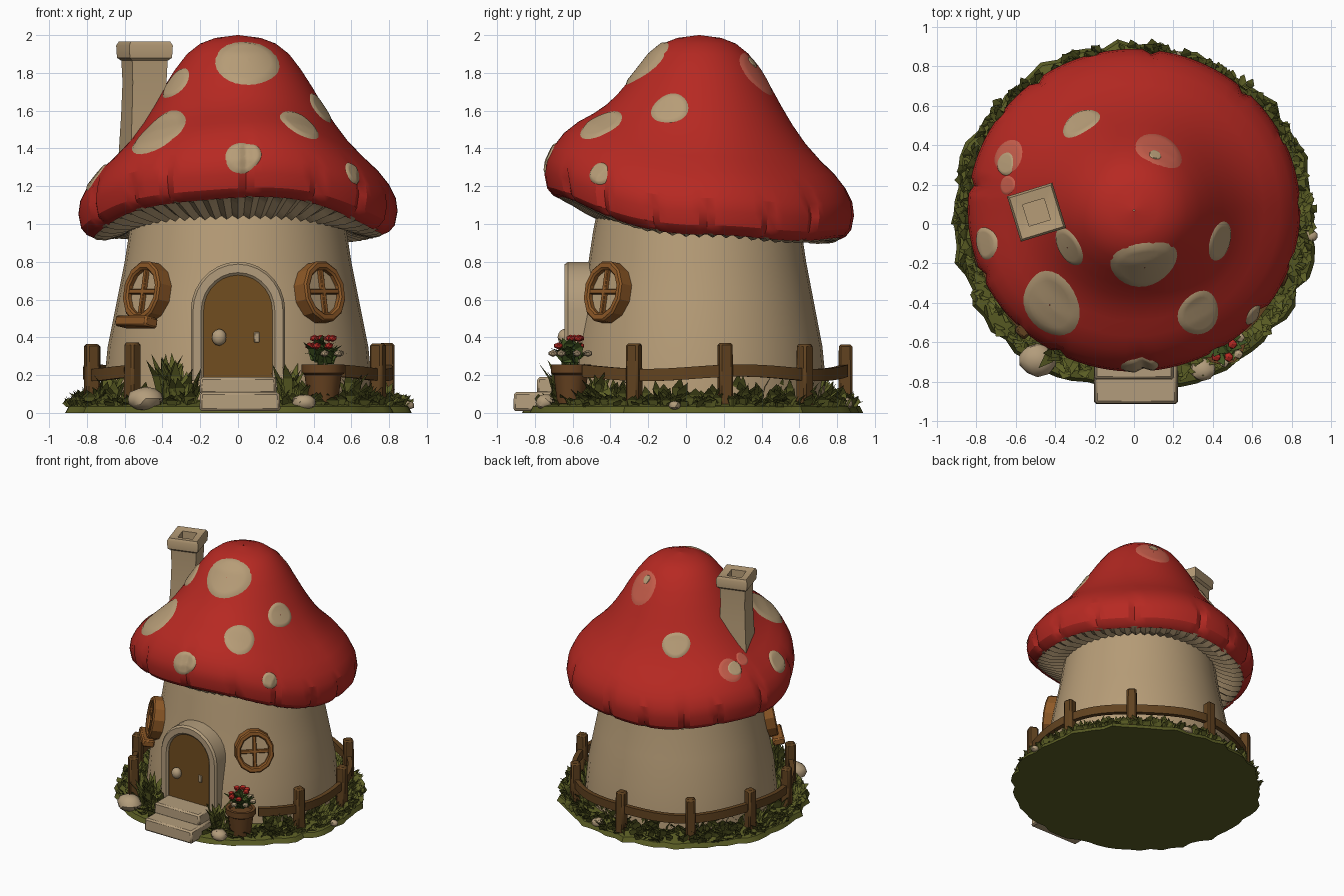
import bpy, bmesh, math, random
from math import sin, cos, pi, radians
from mathutils import Vector, Matrix
from mathutils.bvhtree import BVHTree

if "Cube" in bpy.data.objects:
    bpy.data.objects.remove(bpy.data.objects["Cube"])

random.seed(4)
R = random.uniform

def material(name, rgb):
    m = bpy.data.materials.new(name)
    m.diffuse_color = (*rgb, 1)
    m.use_nodes = True
    m.node_tree.nodes["Principled BSDF"].inputs["Base Color"].default_value = m.diffuse_color
    return m

RED = material("cap red", (0.47, 0.022, 0.016))
PINK = material("faded red", (0.56, 0.11, 0.07))
TAN = material("plaster tan", (0.47, 0.335, 0.185))
STONE = material("stone", (0.45, 0.335, 0.20))
GRASS = material("grass green", (0.105, 0.112, 0.018))
LEAF = material("leaf green", (0.055, 0.095, 0.016))
DOOR = material("door brown", (0.165, 0.075, 0.014))
WOOD = material("window wood", (0.27, 0.1, 0.02))
FENCE = material("fence brown", (0.12, 0.055, 0.014))
POT = material("pot brown", (0.135, 0.055, 0.015))

def make(name, verts, faces, mat, closed=True, angle=35):
    me = bpy.data.meshes.new(name)
    me.from_pydata([tuple(v) for v in verts], [], faces)
    if closed:
        bm = bmesh.new()
        bm.from_mesh(me)
        bmesh.ops.recalc_face_normals(bm, faces=bm.faces)
        bm.to_mesh(me)
        bm.free()
    me.materials.append(mat)
    me.polygons.foreach_set("use_smooth", [angle > 0] * len(me.polygons))
    me.set_sharp_from_angle(angle=radians(angle))
    ob = bpy.data.objects.new(name, me)
    bpy.context.collection.objects.link(ob)
    return ob

def loft(name, rings, mat, caps=True, loop=False, angle=35):
    n, k = len(rings[0]), len(rings)
    verts = [v for r in rings for v in r]
    faces = []
    for i in range(k if loop else k - 1):
        a, b = i * n, (i + 1) % k * n
        faces += [(a + j, b + j, b + (j + 1) % n, a + (j + 1) % n) for j in range(n)]
    if caps and not loop:
        faces += [tuple(range(n)), tuple(range((k - 1) * n, k * n))]
    return make(name, verts, faces, mat, caps or loop, angle)

def lathe(name, profile, n, mat, c=(0, 0, 0), sy=1, rot=0, **kw):
    rings = [[(c[0] + r * cos(rot + 2 * pi * j / n), c[1] + sy * r * sin(rot + 2 * pi * j / n), c[2] + z)
              for j in range(n)] for r, z in profile]
    return loft(name, rings, mat, **kw)

def box(name, c, s, mat, M=None, rot=0, bevel=0.012, taper=1):
    M = M or Matrix.Translation(c) @ Matrix.Rotation(rot, 4, 'Z')
    rings = [[M @ Vector((x * s[0] / 2 * t, y * s[1] / 2 * t, z * s[2] / 2))
              for x, y in ((-1, -1), (1, -1), (1, 1), (-1, 1))] for z, t in ((-1, 1), (1, taper))]
    ob = loft(name, rings, mat)
    if bevel:
        b = ob.modifiers.new("bevel", 'BEVEL')
        b.width = bevel
    return ob

def blob(name, c, s, mat, sub=2, jitter=0.0, angle=35):
    bm = bmesh.new()
    bmesh.ops.create_icosphere(bm, subdivisions=sub, radius=1)
    verts = [Vector((v.co.x * s[0], v.co.y * s[1], v.co.z * s[2])) * (1 + R(-jitter, jitter)) + Vector(c) for v in bm.verts]
    faces = [tuple(v.index for v in f.verts) for f in bm.faces]
    bm.free()
    return make(name, verts, faces, mat, True, angle)

# Mushroom cap, raised at the front, with creases in the rim
N = 120
def smooth(t):
    t = min(1, max(0, t))
    return t * t * (3 - 2 * t)

def cap_point(r, z, a, w):
    s = sin(a)
    z += 0.21 * max(0, -s) ** 1.5 * w - 0.02 * max(0, s) * w
    return Vector((r * cos(a), 0.07 + 0.97 * r * s, z + 0.01 * w * sin(5 * a + 1)))

cap_profile = [(0.004, 2.0), (0.12, 1.985), (0.2, 1.955), (0.27, 1.9), (0.335, 1.815), (0.395, 1.72), (0.45, 1.625),
               (0.51, 1.53), (0.58, 1.435), (0.66, 1.35), (0.74, 1.275), (0.8, 1.2), (0.835, 1.13),
               (0.845, 1.06), (0.83, 0.985), (0.8, 0.95), (0.765, 0.935)]
creases = {int(k * N / 15 + R(0, 5)) % N: R(1.1, 1.22) for k in range(15)}
cap_rings = [[cap_point(r * (0.974 if creases.get(j, 0) > z else 1), z, 2 * pi * j / N, smooth((r - 0.3) / 0.43))
              for j in range(N)] for r, z in cap_profile]
cap = loft("mushroom_cap", cap_rings, RED, caps=False, angle=28)

# Pleated gills under the cap
gill_profile = [(0.775, 0.942), (0.75, 0.925), (0.70, 0.92), (0.62, 0.942), (0.55, 0.975), (0.45, 1.0)]
loft("gills", [[cap_point(r, z + (0.022 * (j % 2) if 0 < i < 5 else 0), 2 * pi * j / N, smooth((r - 0.46) / 0.3))
                for j in range(N)] for i, (r, z) in enumerate(gill_profile)], TAN, caps=False, angle=20)

# Spots laid on the cap
me = cap.data
tree = BVHTree.FromPolygons([v.co for v in me.vertices], [tuple(p.vertices) for p in me.polygons])
def spot(name, p, rad, mat, lift=0.007):
    p, n, _, _ = tree.find_nearest(Vector(p))
    u = n.orthogonal().normalized()
    v = n.cross(u)
    ph, rings = R(0, 6), []
    for k in range(8):
        ring = []
        for j in range(28):
            a = 2 * pi * j / 28
            rr = rad * max(0.01, k / 7) * (1 + 0.05 * sin(2 * a + ph) + 0.03 * sin(3 * a))
            q = p + (u * cos(a) + v * sin(a)) * rr
            h, m, _, _ = tree.ray_cast(q + n * 0.25, -n)
            if h is None:
                h, m, _, _ = tree.find_nearest(q)
            ring.append(h + n * (lift if k < 7 else 0))
        rings.append(ring)
    loft(name, rings, mat, caps=False, angle=60)

for i, (x, y, z, r) in enumerate([(0.05, -0.2, 1.85, 0.165), (-0.41, -0.4, 1.47, 0.172), (-0.34, -0.12, 1.75, 0.1),
                                  (0.3, -0.43, 1.47, 0.118), (0.45, -0.09, 1.62, 0.097), (0.01, -0.69, 1.34, 0.087),
                                  (0.58, -0.44, 1.25, 0.06), (-0.78, -0.1, 1.27, 0.085), (-0.28, 0.53, 1.5, 0.1),
                                  (-0.66, 0.31, 1.33, 0.06), (0.1, 0.33, 1.84, 0.035)]):
    spot(f"cap_spot_{i}", (x, y, z), r, TAN, 0.009)
spot("faded_spot_back", (0.13, 0.38, 1.8), 0.13, PINK, 0.005)
spot("faded_spot_left", (-0.65, 0.35, 1.33), 0.09, PINK, 0.005)
spot("faded_spot_small", (-0.66, 0.2, 1.37), 0.05, PINK, 0.005)

# Stem wall
lathe("stem_wall", [(0.55, 1.08), (0.575, 0.96), (0.6, 0.8), (0.64, 0.6), (0.69, 0.35), (0.71, 0.15), (0.72, 0.02)],
      32, TAN, (0, 0.06, 0), sy=0.96)

# Chimney with a hollow crown
tilt = radians(17 + 45)
lathe("chimney_shaft", [(0.14, 1.89), (0.132, 1.75), (0.14, 1.58), (0.16, 1.3)], 4, TAN, (-0.495, 0.06, 0), rot=tilt)
lathe("chimney_crown", [(0.08, 1.89), (0.08, 1.955), (0.155, 1.965), (0.17, 1.945), (0.165, 1.88), (0.14, 1.865)],
      4, TAN, (-0.495, 0.06, 0), rot=tilt)

# Arched door, frame, knob and keyhole
def arch(w, y, base=0.17, spring=0.54):
    return [Vector((-w, y, base))] + [Vector((-w * cos(pi * k / 14), y, spring + w * sin(pi * k / 14) * 1.04))
                                      for k in range(15)] + [Vector((w, y, base))]
loft("door", [arch(0.19, -0.625), arch(0.19, -0.45)], DOOR)
outline = [arch(0.25, -0.45), arch(0.25, -0.625), arch(0.238, -0.642), arch(0.195, -0.642), arch(0.182, -0.63), arch(0.182, -0.45)]
loft("door_frame", [list(sec) for sec in zip(*outline)], STONE)
blob("door_knob", (-0.1, -0.645, 0.4), (0.04, 0.035, 0.045), STONE)
box("keyhole_plate", (0.1, -0.626, 0.4), (0.03, 0.015, 0.055), STONE, bevel=0.004)

# Front steps
box("lower_step", (0.01, -0.76, 0.06), (0.43, 0.31, 0.1), STONE, bevel=0.012, taper=0.97)
box("upper_step", (0.0, -0.69, 0.145), (0.41, 0.2, 0.09), STONE, bevel=0.012, taper=0.97)

# Round windows with cross bars
def window(side, x, y):
    n = Vector((x, y - 0.06, 0.0)).normalized()
    n = (n + Vector((0, 0, 0.18))).normalized()
    right = Vector((0, 0, 1)).cross(n).normalized()
    M = Matrix.Translation((x, y, 0.64)) @ Matrix((right, n.cross(right), n)).transposed().to_4x4()
    sec = [(0.165, -0.06), (0.165, 0.02), (0.155, 0.03), (0.13, 0.03), (0.12, 0.02), (0.12, -0.06)]
    loft(side + "_window_frame", [[M @ Vector((r * 0.88 * cos(a), r * sin(a), z)) for r, z in sec]
                                  for a in (2 * pi * (k + 0.5) / 12 for k in range(12))], WOOD, loop=True, angle=25)
    loft(side + "_window_pane", [[M @ Vector((0.118 * cos(2 * pi * k / 16), 0.13 * sin(2 * pi * k / 16), z))
                                  for k in range(16)] for z in (-0.03, -0.003)], TAN)
    for s in ((0.026, 0.26, 0.03), (0.22, 0.026, 0.03)):
        box(side + "_window_bar", None, s, WOOD, M=M @ Matrix.Translation((0, 0, 0.004)), bevel=0.004)
    return M
window("right", 0.445, -0.425)
M = window("left", -0.495, -0.375)
box("left_window_sill", None, (0.25, 0.055, 0.09), WOOD, M=M @ Matrix.Translation((-0.01, -0.165, 0.02)), bevel=0.01)

# Fence round the sides and back
def ring_pos(deg, r=0.805):
    return r * cos(radians(deg)), 0.04 + r * sin(radians(deg))
for i, d in enumerate((-23, 12, 47, 91, 129, 163, 196, 226)):
    x, y = ring_pos(d)
    box(f"fence_post_{i}", (x, y, 0.185 + R(-0.005, 0.008)), (0.075, 0.075, 0.36), FENCE, rot=radians(d), taper=0.95)
loft("fence_rail", [[(*ring_pos(d, r), z + 0.012 * sin(radians(d * 5))) for r, z in
                     ((0.785, 0.18), (0.82, 0.18), (0.82, 0.245), (0.785, 0.245))] for d in range(-46, 228, 6)], FENCE)

# Ground disc
GN = 72
wob = [0.915 + R(-0.02, 0.025) for _ in range(GN)]
loft("ground", [[(f * w * 1.01 * cos(2 * pi * j / GN), 0.035 + f * w * sin(2 * pi * j / GN) * 0.965, z) for j, w in enumerate(wob)]
                for f, z in ((0.6, 0.08), (0.88, 0.06), (0.98, 0.035), (1, 0))], GRASS)

# Grass and leaf blades
def blade(V, F, base, out, h, w):
    base, out = Vector(base), Vector((*out, 0))
    side = Vector((-out.y, out.x, 0)).normalized() * w / 2
    mid = base + out * 0.4 + Vector((0, 0, h * 0.65))
    i = len(V)
    V += [base - side * 0.6, base + side * 0.6, mid + side, mid - side, base + out + Vector((0, 0, h))]
    F += [(i + 3, i + 2, i + 1, i), (i + 4, i + 2, i + 3)]

V, F = [], []
while len(F) < 1700:
    a, r = R(0, 2 * pi), 0.68 + 0.21 * R(0, 1) ** 0.7
    x, y = r * cos(a) * 1.01, 0.04 + r * sin(a) * 0.97
    if abs(x) < 0.24 and y < -0.5:
        continue
    h = (0.16 - 0.11 * (r - 0.68) / 0.21) * R(0.45, 1.15)
    b = a + R(-1.3, 1.3)
    l = R(0.03, 0.08) * (0.65 if r > 0.84 else 1)
    blade(V, F, (x, y, 0.03), (l * cos(b), l * sin(b)), h, R(0.04, 0.075))
for tx, ty, th, cnt in ((-0.36, -0.63, 0.29, 40), (0.27, -0.66, 0.24, 22), (-0.68, -0.33, 0.22, 15),
                        (0.62, -0.45, 0.2, 14), (-0.27, -0.67, 0.22, 16)):
    for _ in range(cnt):
        a, l = R(0, 2 * pi), R(0.02, 0.12)
        blade(V, F, (tx + R(-0.04, 0.04), ty + R(-0.03, 0.03), 0.03), (l * cos(a), l * sin(a)), th * R(0.5, 1), 0.055)
make("grass_blades", V, F, GRASS, False, 0)

# Flower pot with plant
px, py = 0.45, -0.61
lathe("flower_pot", [(0.085, 0.23), (0.09, 0.255), (0.115, 0.255), (0.115, 0.21), (0.098, 0.2), (0.078, 0.05)],
      12, POT, (px, py, 0), sy=0.92)
V, F = [], []
for _ in range(55):
    a, l, h = R(0, 2 * pi), R(0.04, 0.1), R(0.02, 0.11)
    blade(V, F, (px + R(-0.05, 0.05), py + R(-0.04, 0.04), 0.25 + R(0, 0.06)), (l * cos(a), l * sin(a) * 0.85), h, 0.06)
make("pot_leaves", V, F, LEAF, False, 0)
for i in range(12):
    a, l = i * 2.4, 0.05 + 0.045 * (i % 3) / 2
    blob(f"flower_{i}", (px + l * cos(a), py + l * sin(a), 0.395 - 0.04 * (i % 3)), (0.026, 0.026, 0.019),
         STONE if i % 3 == 2 else RED, sub=1, angle=0)

# Loose stones
for i, (x, y, z, s) in enumerate([(-0.49, -0.69, 0.075, 0.095), (0.35, -0.74, 0.055, 0.065), (0.9, -0.06, 0.04, 0.035),
                                  (0.2, 0.84, 0.05, 0.05)]):
    blob(f"stone_{i}", (x, y, z), (s, s * 0.9, s * 0.68), STONE, sub=2, jitter=0.05, angle=30)
